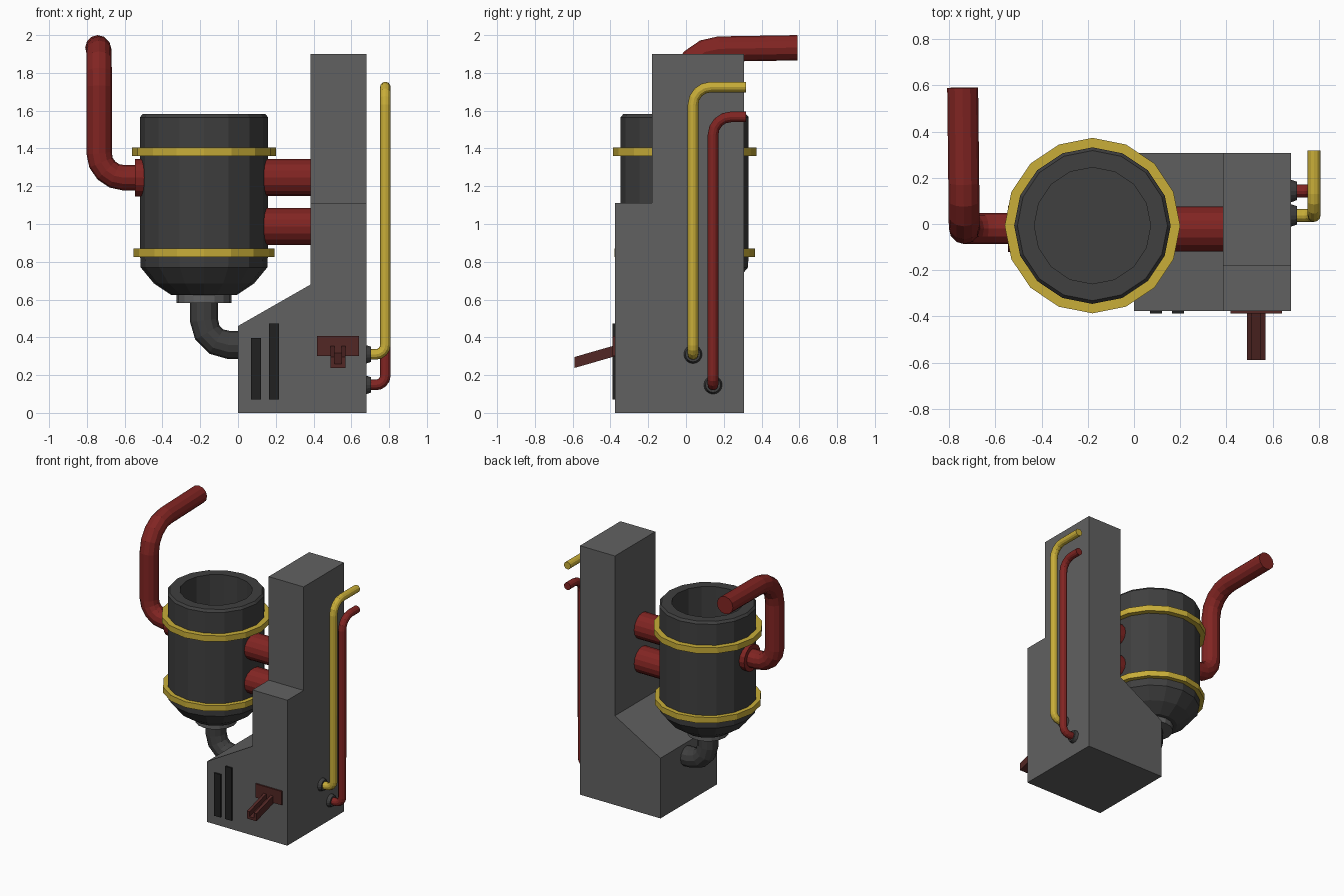
import bpy, bmesh
from math import pi, sin, cos, tan
from mathutils import Vector, Matrix

if "Cube" in bpy.data.objects:
    bpy.data.objects.remove(bpy.data.objects["Cube"])


def material(name, rgb):
    m = bpy.data.materials.new(name)
    m.diffuse_color = (*rgb, 1)
    m.use_nodes = True
    m.node_tree.nodes["Principled BSDF"].inputs["Base Color"].default_value = m.diffuse_color
    return m


RED = material("red_paint", (0.22, 0.018, 0.016))
YELLOW = material("yellow_paint", (0.58, 0.42, 0.04))
RUST = material("dark_red", (0.085, 0.02, 0.018))
GREY = material("body_grey", (0.12, 0.12, 0.12))
DARK = material("tank_grey", (0.05, 0.05, 0.05))
BLACK = material("slot_black", (0.015, 0.015, 0.015))


def finish(name, bm, mat):
    bmesh.ops.recalc_face_normals(bm, faces=bm.faces)
    me = bpy.data.meshes.new(name)
    bm.to_mesh(me)
    bm.free()
    me.materials.append(mat)
    ob = bpy.data.objects.new(name, me)
    bpy.context.collection.objects.link(ob)
    return ob


def prism(bm, pts, offset):
    """Extrude a planar outline along offset."""
    face = bm.faces.new([bm.verts.new(p) for p in pts])
    ext = bmesh.ops.extrude_face_region(bm, geom=[face], use_keep_orig=True)
    bmesh.ops.translate(bm, vec=offset, verts=[v for v in ext["geom"] if isinstance(v, bmesh.types.BMVert)])


def box(name, lo, hi, mat):
    bm = bmesh.new()
    lo, hi = Vector(lo), Vector(hi)
    bmesh.ops.create_cube(bm, size=1, matrix=Matrix.Translation((lo + hi) / 2) @ Matrix.Diagonal((*(hi - lo), 1)))
    return finish(name, bm, mat)


def lathe(name, profile, center, mat, sides=16, closed=False):
    """Revolve (radius, z) points around a vertical axis."""
    bm = bmesh.new()
    vs = [bm.verts.new((r, 0, z)) for r, z in profile]
    pairs = list(zip(vs, vs[1:] + vs[:1])) if closed else list(zip(vs, vs[1:]))
    geom = vs + [bm.edges.new(p) for p in pairs]
    bmesh.ops.spin(bm, geom=geom, cent=(0, 0, 0), axis=(0, 0, 1), angle=2 * pi, steps=sides)
    bmesh.ops.remove_doubles(bm, verts=bm.verts, dist=0.0005)
    bmesh.ops.translate(bm, vec=center, verts=bm.verts)
    return finish(name, bm, mat)


def rod(name, x0, x1, y, z, r0, r1, mat, sides=16):
    """Cylinder or cone along x."""
    bm = bmesh.new()
    mtx = Matrix.Translation(((x0 + x1) / 2, y, z)) @ Matrix.Rotation(pi / 2, 4, 'Y')
    bmesh.ops.create_cone(bm, cap_ends=True, segments=sides, radius1=r0, radius2=r1, depth=x1 - x0, matrix=mtx)
    return finish(name, bm, mat)


def pipe(name, corners, radii, r, mat, steps=3):
    """Round pipe through corners, each inner corner bent with its own radius."""
    pts = [Vector(c) for c in corners]
    path = [pts[0]]
    for a, p, b, rad in zip(pts, pts[1:], pts[2:], radii):
        u, v = (a - p).normalized(), (b - p).normalized()
        ang = u.angle(v)
        c = p + (u + v).normalized() * rad / sin(ang / 2)
        s = p + u * rad / tan(ang / 2) - c
        axis = s.cross(p + v * rad / tan(ang / 2) - c)
        for i in range(steps + 1):
            path.append(c + Matrix.Rotation((pi - ang) * i / steps, 3, axis) @ s)
    path.append(pts[-1])
    cu = bpy.data.curves.new(name, 'CURVE')
    cu.dimensions = '3D'
    cu.bevel_depth, cu.bevel_resolution, cu.use_fill_caps = r, 4, True
    sp = cu.splines.new('POLY')
    sp.points.add(len(path) - 1)
    for q, co in zip(sp.points, path):
        q.co = (*co, 1)
    sp.use_smooth = False
    cu.materials.append(mat)
    ob = bpy.data.objects.new(name, cu)
    bpy.context.collection.objects.link(ob)
    bpy.ops.object.select_all(action='DESELECT')
    ob.select_set(True)
    bpy.context.view_layer.objects.active = ob
    bpy.ops.object.convert(target='MESH')
    bpy.context.object.data.shade_flat()


# Housing: sloped base with a step, tower extruded from the rear of its top
X0, X1, YF, YB = 0.385, 0.68, -0.376, 0.308
bm = bmesh.new()
side = [(0, 0), (X1, 0), (X1, 1.11), (X0, 1.11), (X0, 0.68), (0, 0.46)]
prism(bm, [(x, YF, z) for x, z in side], (0, YB - YF, 0))
top = next(f for f in bm.faces if all(abs(v.co.z - 1.11) < 1e-4 for v in f.verts))
bmesh.ops.bisect_plane(bm, geom=[top, *top.edges, *top.verts], plane_co=(0, -0.18, 0), plane_no=(0, 1, 0))
rear = next(f for f in bm.faces if all(abs(v.co.z - 1.11) < 1e-4 and v.co.y > -0.19 for v in f.verts))
ext = bmesh.ops.extrude_face_region(bm, geom=[rear])
bmesh.ops.translate(bm, vec=(0, 0, 0.79), verts=[v for v in ext["geom"] if isinstance(v, bmesh.types.BMVert)])
finish("housing", bm, GREY)

# Tank with open top and rounded bottom
TX, TY = -0.18, -0.007
tank = [(0, 1.0), (0.252, 1.0), (0.252, 1.582), (0.325, 1.582), (0.339, 1.565), (0.339, 0.85),
        (0.335, 0.77), (0.265, 0.685), (0.175, 0.625), (0, 0.62)]
lathe("tank", tank, (TX, TY, 0), DARK)
lathe("tank_outlet_flange", [(0, 0.583), (0.145, 0.583), (0.145, 0.64), (0, 0.64)], (TX, TY, 0), GREY)
for name, z, r in (("upper_band", 1.383, 0.38), ("lower_band", 0.848, 0.372)):
    ring = [(0.33, z - 0.022), (r, z - 0.022), (r, z + 0.022), (0.33, z + 0.022)]
    lathe(name, ring, (TX, TY, 0), YELLOW, closed=True)

# Pipes around the tank
pipe("drain_pipe", [(TX, TY, 0.62), (TX, TY, 0.36), (0.03, TY, 0.36)], [0.13], 0.074, DARK)
for name, z in (("upper_link_pipe", 1.245), ("lower_link_pipe", 0.987)):
    rod(name, 0.09, 0.40, -0.022, z, 0.098, 0.098, RED)
rod("exhaust_flange", -0.545, -0.46, -0.022, 1.245, 0.1, 0.1, RED)
pipe("exhaust_pipe", [(-0.48, -0.02, 1.245), (-0.735, -0.02, 1.245), (-0.735, -0.02, 1.923), (-0.742, 0.59, 1.933)],
     [0.13, 0.2], 0.067, RED, steps=4)

# Thin side pipes and their collars
for name, y, z0, z1, mat in (("yellow", 0.037, 0.31, 1.725, YELLOW), ("red", 0.143, 0.148, 1.567, RED)):
    pipe(name + "_side_pipe", [(0.67, y, z0), (0.78, y, z0), (0.78, y, z1), (0.78, 0.318, z1)],
         [0.05, 0.095], 0.028, mat, steps=4)
    rod(name + "_pipe_collar", 0.67, 0.705, y, z0, 0.052, 0.04, DARK)

# Front vents
for name, x, z in (("short_vent", 0.069, 0.397), ("tall_vent", 0.164, 0.472)):
    box(name, (x, -0.388, 0.07), (x + 0.053, -0.37, z), BLACK)

# Chute plate and sloping U-shaped chute
box("chute_plate", (0.418, -0.388, 0.302), (0.64, -0.37, 0.407), RUST)
bm = bmesh.new()
u = [(-0.04, 0), (0.04, 0), (0.04, 0.058), (0.018, 0.058), (0.018, 0.02), (-0.018, 0.02), (-0.018, 0.058), (-0.04, 0.058)]
prism(bm, [(0.529 + x, -0.375, 0.3 + z) for x, z in u], (0, -0.215, -0.062))
finish("chute", bm, RUST)
